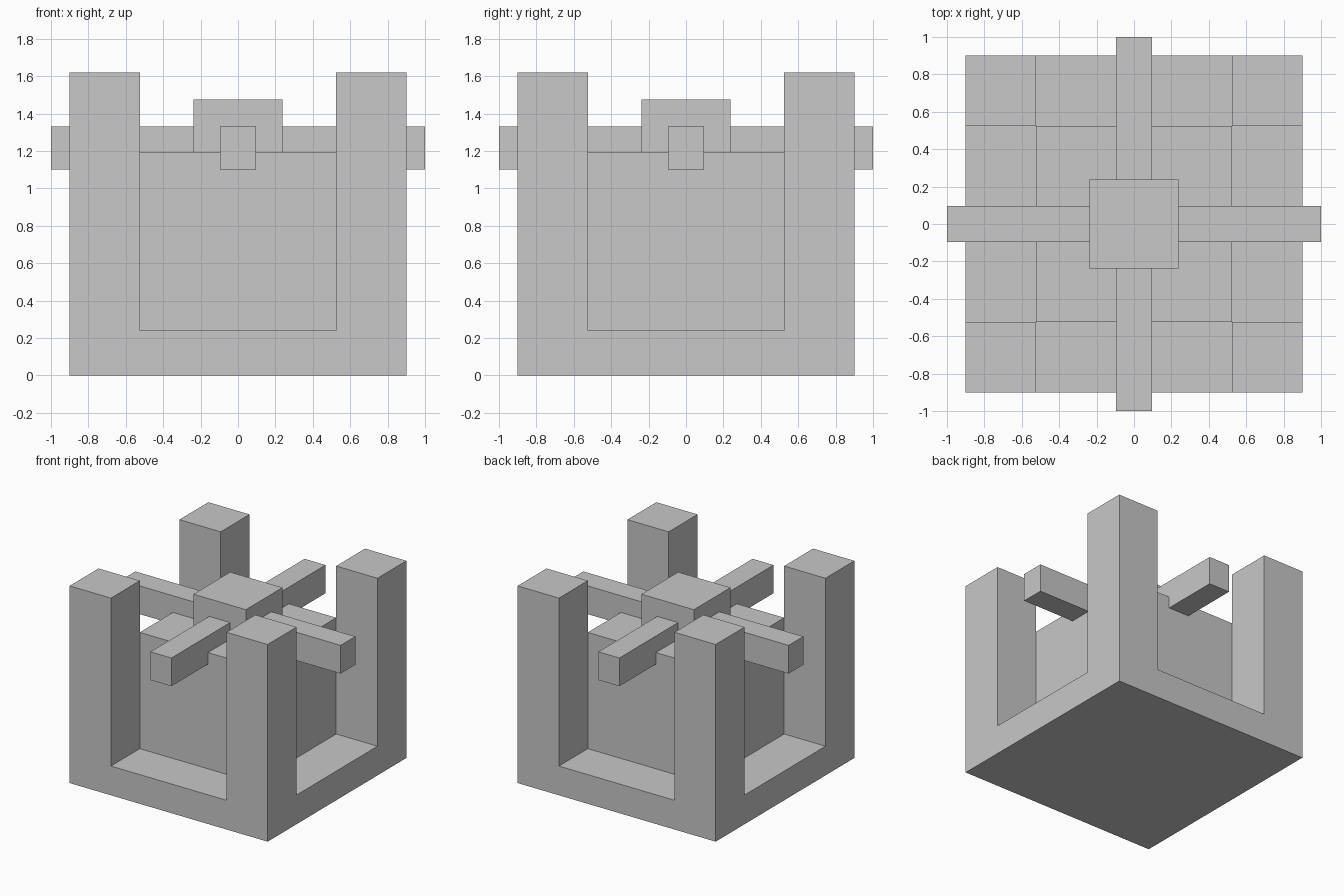
import bpy, bmesh, math
from mathutils import Vector

cube = bpy.data.objects.get("Cube")
if cube:
    bpy.data.objects.remove(cube, do_unlink=True)

OUTER, INNER = 0.90, 0.525       # base half width, inner face of posts
BASE_TOP, POST_TOP = 0.24, 1.62

grey = bpy.data.materials.new("plain grey")
grey.use_nodes = True
colour = (0.58, 0.58, 0.58, 1)
grey.diffuse_color = colour
grey.node_tree.nodes["Principled BSDF"].inputs["Base Color"].default_value = colour


def box_mesh(lo, hi):
    lo, hi = Vector(lo), Vector(hi)
    bm = bmesh.new()
    bmesh.ops.create_cube(bm, size=1)
    bmesh.ops.scale(bm, vec=hi - lo, verts=bm.verts[:])
    bmesh.ops.translate(bm, vec=(lo + hi) / 2, verts=bm.verts[:])
    return bm


def add_object(name, bm):
    mesh = bpy.data.meshes.new(name)
    bm.to_mesh(mesh)
    bm.free()
    mesh.materials.append(grey)
    obj = bpy.data.objects.new(name, mesh)
    bpy.context.collection.objects.link(obj)
    return obj


# Base slab, cut into a 3 x 3 grid, with its corners extruded into posts
bm = box_mesh((-OUTER, -OUTER, 0), (OUTER, OUTER, BASE_TOP))
for axis in (Vector((1, 0, 0)), Vector((0, 1, 0))):
    for offset in (-INNER, INNER):
        bmesh.ops.bisect_plane(bm, geom=bm.verts[:] + bm.edges[:] + bm.faces[:],
                               plane_co=axis * offset, plane_no=axis)
bm.normal_update()
corners = []
for face in bm.faces:
    centre = face.calc_center_median()
    if face.normal.z > 0.9 and min(abs(centre.x), abs(centre.y)) > INNER:
        corners.append(face)
tops = bmesh.ops.extrude_discrete_faces(bm, faces=corners)["faces"]
for face in tops:
    bmesh.ops.translate(bm, vec=(0, 0, POST_TOP - BASE_TOP), verts=face.verts[:])
bmesh.ops.recalc_face_normals(bm, faces=bm.faces[:])
bmesh.ops.dissolve_limit(bm, angle_limit=math.radians(1),
                         verts=bm.verts[:], edges=bm.edges[:])
add_object("base_with_corner_posts", bm)

# Central block and the cap on top of it
add_object("central_block", box_mesh((-INNER, -INNER, BASE_TOP), (INNER, INNER, 1.195)))
add_object("top_cap", box_mesh((-0.238, -0.238, 1.195), (0.238, 0.238, 1.476)))

# Four arms reaching out between the posts
for i, side in enumerate(("left", "back", "right", "front")):
    arm = add_object(side + "_arm", box_mesh((0.15, -0.095, 1.10), (1.0, 0.095, 1.332)))
    arm.rotation_euler.z = i * math.pi / 2
